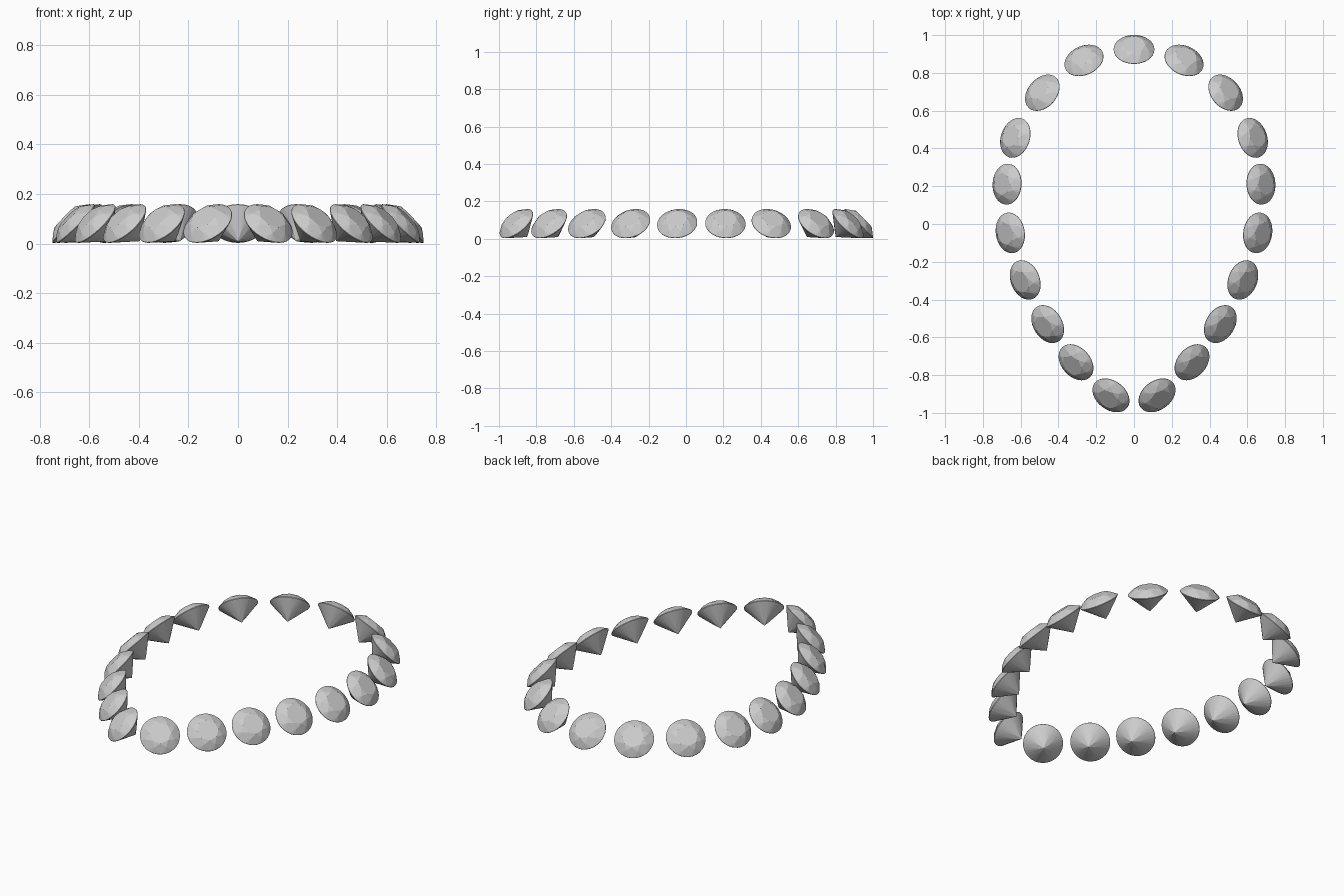
import bpy, bmesh
from math import sin, cos, pi, radians
from mathutils import Matrix, Vector

if "Cube" in bpy.data.objects:
    bpy.data.objects.remove(bpy.data.objects["Cube"])

R = 0.108          # girdle radius
CROWN = 0.036      # crown height
PAV = 0.1          # pavilion depth
TABLE = 0.55       # table radius ratio


def ring(n, r, z, offset=0.0):
    return [(r * cos(2 * pi * i / n + offset), r * sin(2 * pi * i / n + offset), z)
            for i in range(n)]


# Brilliant-cut gem: convex hull of table, crown, girdle and pavilion rings
def gem_mesh():
    half = pi / 8
    g = 0.0015
    mid, low = 0.77, 0.24
    mid_z = g + CROWN * (1 - mid * cos(half)) / (1 - TABLE)
    low_z = -g - PAV * (1 - low * cos(half))
    pts = ring(8, TABLE * R, g + CROWN) + ring(8, mid * R, mid_z, half)
    pts += ring(32, R, g) + ring(32, R, -g)
    pts += ring(8, low * R, low_z, half) + [(0, 0, -g - PAV)]
    bm = bmesh.new()
    for p in pts:
        bm.verts.new(p)
    bmesh.ops.convex_hull(bm, input=bm.verts)
    bmesh.ops.dissolve_limit(bm, angle_limit=radians(0.5), verts=bm.verts, edges=bm.edges)
    bmesh.ops.recalc_face_normals(bm, faces=bm.faces)
    me = bpy.data.meshes.new("gem")
    bm.to_mesh(me)
    bm.free()
    return me


mesh = gem_mesh()


# Place a gem with its table leaning outward at 45 degrees
def place(name, x, y, heading):
    ob = bpy.data.objects.new(name, mesh)
    bpy.context.collection.objects.link(ob)
    ob.matrix_world = (Matrix.Translation((x, y, 0.081))
                       @ Matrix.Rotation(radians(heading), 4, 'Z')
                       @ Matrix.Rotation(radians(45.5), 4, 'Y'))


# Right half of the pear-shaped loop: x, y, outward heading in degrees
half_loop = [(0.265, 0.866, 65), (0.485, 0.695, 41), (0.628, 0.456, 19),
             (0.672, 0.211, 3), (0.655, -0.047, -9), (0.576, -0.296, -22),
             (0.457, -0.53, -32), (0.307, -0.732, -42), (0.122, -0.907, -53)]

place("top_gem", 0, 0.924, 90)
for i, (x, y, a) in enumerate(half_loop):
    place(f"right_gem_{i + 1}", x, y, a)
    place(f"left_gem_{i + 1}", -x, y, 180 - a)
